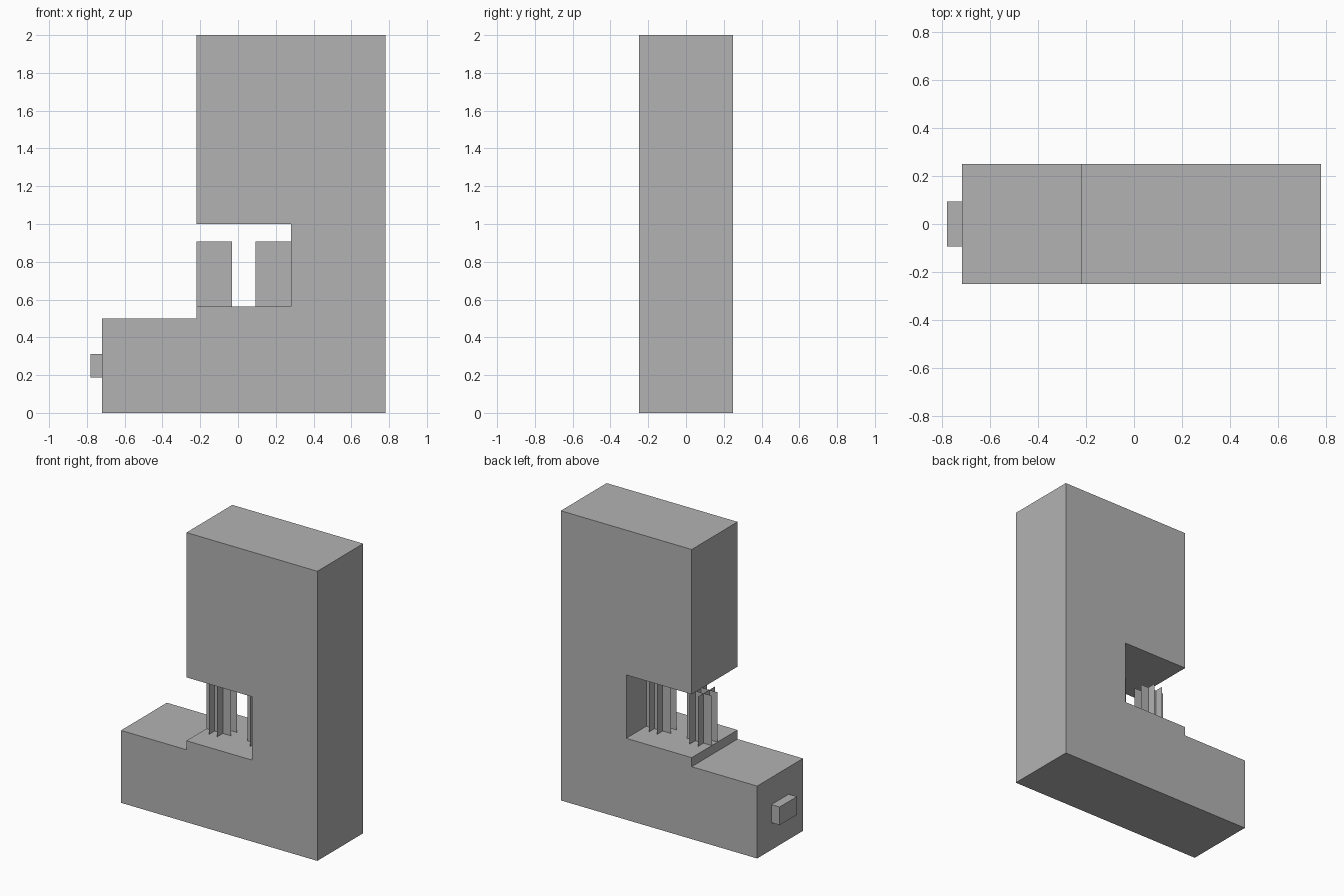
import bpy
import bmesh
from mathutils import Vector

cube = bpy.data.objects.get("Cube")
if cube:
    bpy.data.objects.remove(cube, do_unlink=True)

U = 1 / 16  # grid unit of the design

grey = bpy.data.materials.new("plain grey")
grey.use_nodes = True
colour = (0.45, 0.45, 0.45, 1)
grey.diffuse_color = colour
grey.node_tree.nodes["Principled BSDF"].inputs["Base Color"].default_value = colour


def finish(name, bm):
    mesh = bpy.data.meshes.new(name)
    bm.to_mesh(mesh)
    bm.free()
    mesh.materials.append(grey)
    obj = bpy.data.objects.new(name, mesh)
    bpy.context.collection.objects.link(obj)
    return obj


def prism(name, profile, half_depth):
    """Extrude an x-z outline, given in grid units, along y."""
    bm = bmesh.new()
    face = bm.faces.new([bm.verts.new((x * U, -half_depth * U, z * U)) for x, z in profile])
    new = bmesh.ops.extrude_face_region(bm, geom=[face])["geom"]
    verts = [v for v in new if isinstance(v, bmesh.types.BMVert)]
    bmesh.ops.translate(bm, verts=verts, vec=(0, 2 * half_depth * U, 0))
    bmesh.ops.recalc_face_normals(bm, faces=bm.faces)
    return finish(name, bm)


def crossed_sheets(name, x_centre, z0, z1):
    """Two pairs of thin upright sheets crossing in a hash pattern."""
    bm = bmesh.new()
    along, across = Vector((1.5, 0, 0)), Vector((0, 0.5, 0))
    for a, c in ((along, across), (across * 3, along / 3)):
        for side in (-1, 1):
            mid = Vector((x_centre, 0, 0)) + c * side
            corners = [(mid - a, z0), (mid + a, z0), (mid + a, z1), (mid - a, z1)]
            bm.faces.new([bm.verts.new((p.x * U, p.y * U, z * U)) for p, z in corners])
    return finish(name, bm)


# Main casing: base ledge, raised tray, open bay and tall upper block
prism("casing", [(-11.5, 0), (12.5, 0), (12.5, 32), (-3.5, 32), (-3.5, 16),
                 (4.5, 16), (4.5, 9), (-3.5, 9), (-3.5, 8), (-11.5, 8)], 4)

# Small connector on the end of the base
prism("connector", [(-12.5, 3), (-11.5, 3), (-11.5, 5), (-12.5, 5)], 1.5)

# Two holders of crossed sheets standing in the bay
for name, x in (("right_holder", -2), ("left_holder", 3)):
    crossed_sheets(name, x, 9, 14.5)
